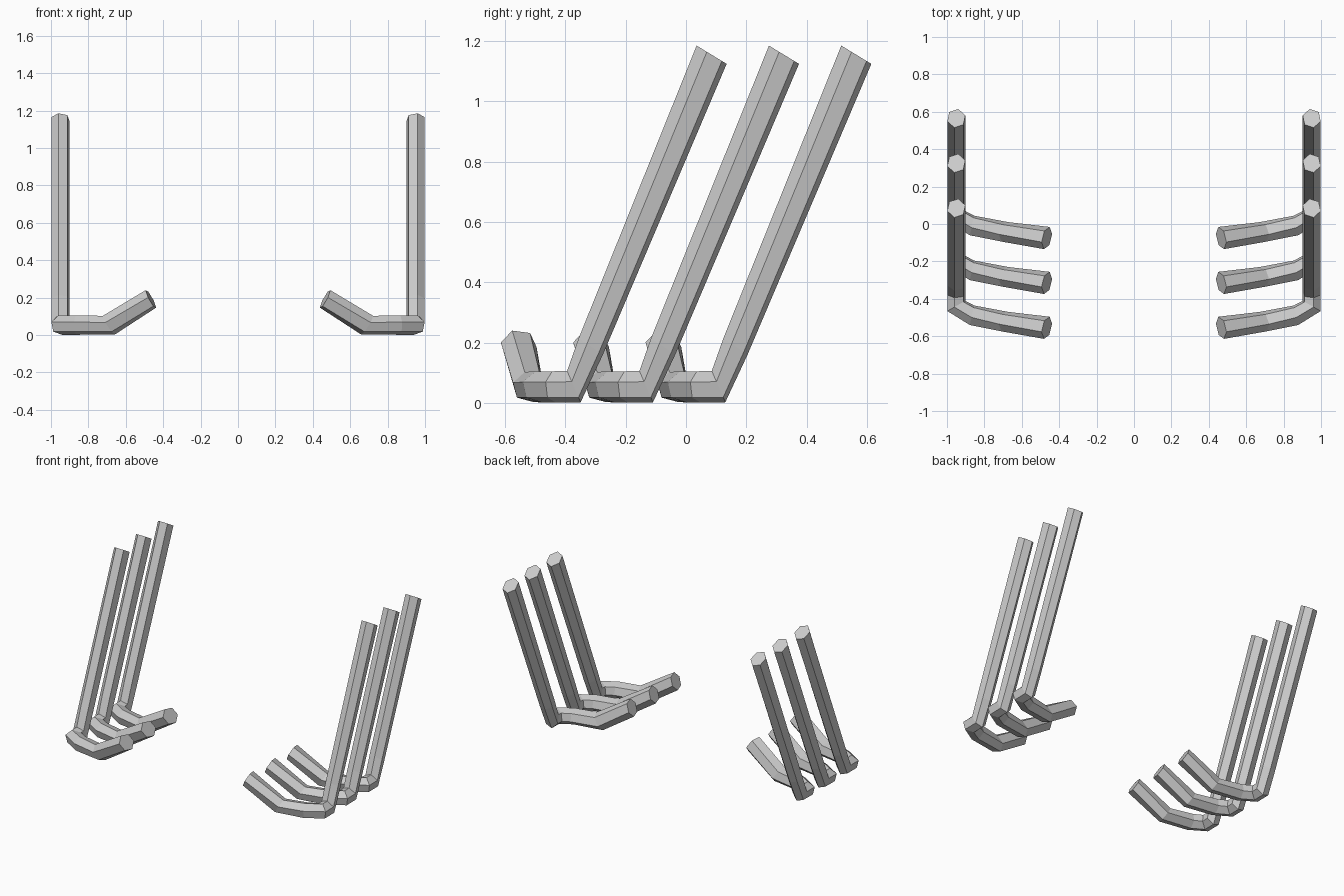
import bpy, bmesh
from math import cos, sin, radians
from mathutils import Vector

if "Cube" in bpy.data.objects:
    bpy.data.objects.remove(bpy.data.objects["Cube"])

# Bent six-sided bar (front one): ring centre, "up" half-axis, "outward" half-axis, twist
RINGS = [
    ((.95, .085, 1.155), (0, -.051, .031), (.0505, 0, 0), 18),      # top end
    ((.95, -.316, .187), (0, -.041, .028), (.0505, 0, 0), 18),      # lower shaft
    ((.95, -.372, .054), (0, -.023, .053), (.0505, 0, 0), 18),      # heel
    ((.95, -.438, .053), (0, 0, .053), (.0505, -.029, 0), 18),      # foot corner
    ((.866, -.488, .053), (0, 0, .053), (.012, -.055, 0), 18),      # foot start
    ((.69, -.522, .053), (.031, 0, .051), (.011, -.054, 0), 16),    # upward bend
    ((.466, -.555, .193), (.026, 0, .05), (.011, -.06, 0), 9),      # toe end
]


def make_bar(name, dy):
    bm = bmesh.new()
    loops = []
    for c, u, v, twist in RINGS:
        c, u, v = Vector(c) + Vector((0, dy, 0)), Vector(u), Vector(v)
        angles = [radians(twist + 60 * k) for k in range(6)]
        loops.append([bm.verts.new(c + v * cos(a) + u * sin(a)) for a in angles])
    for a, b in zip(loops, loops[1:]):
        for k in range(6):
            n = (k + 1) % 6
            bm.faces.new((a[k], a[n], b[n], b[k]))
    bm.faces.new(loops[0])
    bm.faces.new(loops[-1][::-1])
    bmesh.ops.recalc_face_normals(bm, faces=bm.faces)
    mesh = bpy.data.meshes.new(name)
    bm.to_mesh(mesh)
    bm.free()
    ob = bpy.data.objects.new(name, mesh)
    bpy.context.collection.objects.link(ob)
    # matching bar on the other side
    mirror = ob.modifiers.new("mirror", 'MIRROR')
    mirror.use_axis = (True, False, False)
    mirror.use_mirror_merge = False


# Three rows, front to back
for i, name in enumerate(("front_bars", "middle_bars", "rear_bars")):
    make_bar(name, .24 * i)
